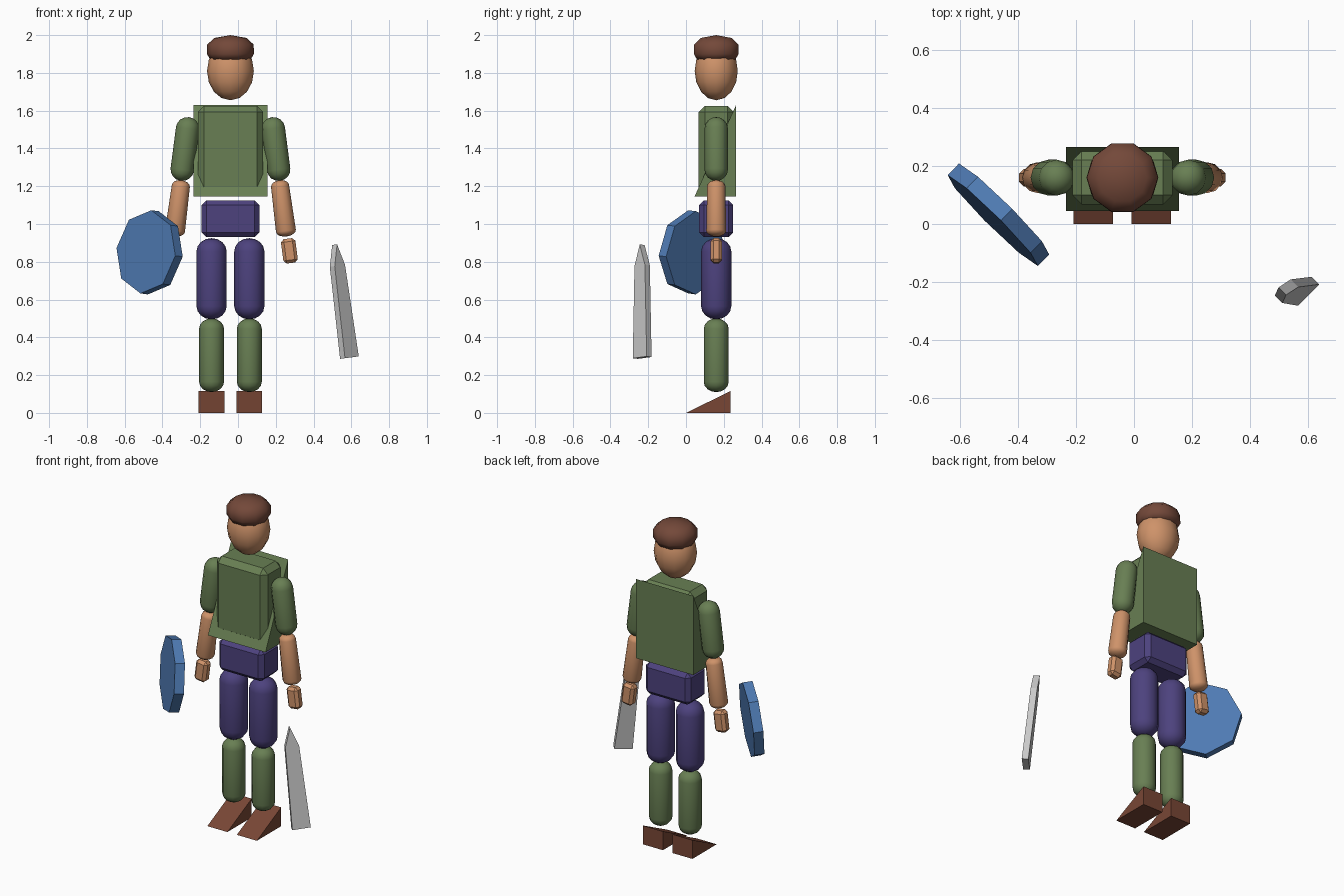
import bpy, bmesh
from math import sin, cos, pi, radians
from mathutils import Matrix, Vector

if "Cube" in bpy.data.objects:
    bpy.data.objects.remove(bpy.data.objects["Cube"])

CX, CY = -0.04, 0.16          # body axis
TILT = 0.13                   # outward lean of arms and gear


def mat(name, r, g, b):
    m = bpy.data.materials.new(name)
    m.diffuse_color = [(c / 255) ** 2.2 for c in (r, g, b)] + [1]
    m.use_nodes = True
    m.node_tree.nodes["Principled BSDF"].inputs["Base Color"].default_value = m.diffuse_color
    return m


SKIN = mat("skin", 205, 145, 105)
HAIR = mat("hair", 115, 74, 60)
SHIRT = mat("shirt", 104, 126, 84)
TROUSER = mat("trousers", 78, 68, 125)
LEATHER = mat("leather", 120, 72, 56)
BLUE = mat("blue", 80, 122, 178)


def finish(name, bm, loc, rot=None, material=None, smooth=False):
    bmesh.ops.recalc_face_normals(bm, faces=bm.faces)
    me = bpy.data.meshes.new(name)
    bm.to_mesh(me)
    bm.free()
    ob = bpy.data.objects.new(name, me)
    bpy.context.collection.objects.link(ob)
    ob.matrix_world = Matrix.Translation(loc) @ (rot or Matrix.Identity(4))
    if material:
        me.materials.append(material)
    for p in me.polygons:
        p.use_smooth = smooth
    return ob


def ry(a):
    return Matrix.Rotation(a, 4, 'Y')


def rz(a):
    return Matrix.Rotation(a, 4, 'Z')


def box(name, size, bevel, loc, rot=None, material=None):
    bm = bmesh.new()
    bmesh.ops.create_cube(bm, size=1, matrix=Matrix.Diagonal((*size, 1)))
    bmesh.ops.bevel(bm, geom=bm.edges[:], offset=bevel, segments=1, affect='EDGES')
    return finish(name, bm, loc, rot, material)


def lathe(name, profile, segs, loc, rot=None, material=None, sy=1.0):
    """Revolve (r, z) points around z; the end points lie on the axis."""
    bm = bmesh.new()
    vs = [bm.verts.new((r, 0, z)) for r, z in profile]
    es = [bm.edges.new(p) for p in zip(vs, vs[1:])]
    bmesh.ops.spin(bm, geom=vs + es, cent=(0, 0, 0), axis=(0, 0, 1),
                   angle=2 * pi, steps=segs, use_duplicate=False)
    bmesh.ops.remove_doubles(bm, verts=bm.verts[:], dist=1e-4)
    bmesh.ops.scale(bm, vec=(1, sy, 1), verts=bm.verts[:])
    return finish(name, bm, loc, rot, material, True)


def limb(name, r_bot, r_top, length, cap, loc, rot=None, material=None):
    h = length / 2 - cap
    arc = [(sin(t * pi / 8), cos(t * pi / 8)) for t in range(5)]
    prof = [(r_bot * s, -h - cap * c) for s, c in arc]
    prof += [(r_top * s, h + cap * c) for s, c in reversed(arc)]
    return lathe(name, prof, 12, loc, rot, material)


def prism(name, outline, depth, loc, rot=None, material=None):
    """Extrude an x-z outline along y, centred."""
    bm = bmesh.new()
    f = bm.faces.new([bm.verts.new((x, -depth / 2, z)) for x, z in outline])
    g = bmesh.ops.extrude_face_region(bm, geom=[f])["geom"]
    bmesh.ops.translate(bm, vec=(0, depth, 0),
                        verts=[v for v in g if isinstance(v, bmesh.types.BMVert)])
    return finish(name, bm, loc, rot, material)


def wedge(name, width, y0, y1, z0, z1, x, material):
    """Right-triangle block: upright back, slope falling to the front."""
    return prism(name, [(y0, z0), (y1, z0), (y1, z1)], width,
                 Vector((x, 0, 0)), rz(pi / 2), material)


# head and hair
lathe("head", [(0.124 * sin(i * pi / 8), -0.155 * cos(i * pi / 8)) for i in range(9)],
      12, (CX, CY, 1.81), None, SKIN, 0.92)
lathe("hair", [(0, 1.875), (0.108, 1.872), (0.124, 1.9), (0.123, 1.95),
               (0.085, 1.985), (0, 2.0)], 10, (CX, CY, 0), None, HAIR)

# trunk
box("torso", (0.345, 0.185, 0.46), 0.032, (CX, CY, 1.395), None, SHIRT)
wedge("cape", 0.39, 0.045, 0.265, 1.145, 1.63, CX, SHIRT)
box("pelvis", (0.305, 0.18, 0.195), 0.025, (CX, CY, 1.028), None, TROUSER)

for s, side in ((-1, "left"), (1, "right")):
    # arm
    lean = ry(-s * TILT)
    limb(side + "_upper_arm", 0.062, 0.062, 0.34, 0.06,
         (CX + s * 0.241, CY, 1.397), lean, SHIRT)
    limb(side + "_forearm", 0.053, 0.048, 0.30, 0.03,
         (CX + s * 0.278, CY, 1.083), lean, SKIN)
    box(side + "_hand", (0.077, 0.06, 0.13), 0.016,
        (CX + s * 0.312, CY, 0.858), lean, SKIN)
    # leg
    x = CX + s * 0.1
    limb(side + "_thigh", 0.08, 0.08, 0.43, 0.07, (x, CY, 0.71), None, TROUSER)
    limb(side + "_shin", 0.066, 0.066, 0.39, 0.055, (x, CY, 0.305), None, SHIRT)
    wedge(side + "_shoe", 0.136, 0.0, 0.235, 0.0, 0.115, x, LEATHER)

# octagonal shield
prism("shield", [(0.222 * cos(i * pi / 4), 0.222 * sin(i * pi / 4)) for i in range(8)],
      0.056, (-0.468, 0.032, 0.85), ry(TILT) @ rz(radians(-45)), BLUE)

# pointed blade
prism("blade", [(-0.052, -0.3), (0.052, -0.3), (0.039, 0.19), (0, 0.303), (-0.039, 0.19)],
      0.037, (0.551, -0.232, 0.59), ry(-TILT) @ rz(radians(45)))
